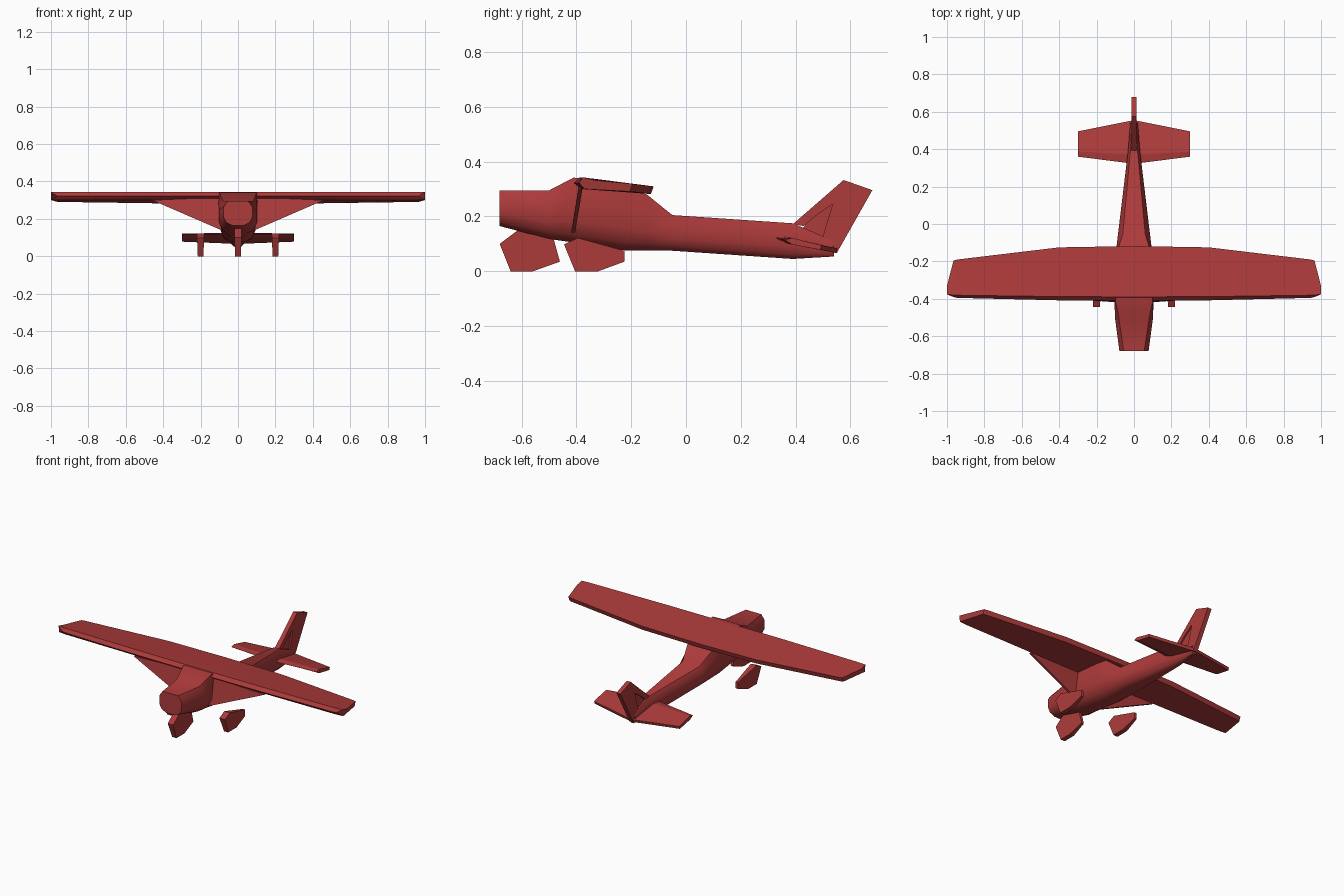
import bpy, bmesh, math
from mathutils import Vector

if "Cube" in bpy.data.objects:
    bpy.data.objects.remove(bpy.data.objects["Cube"], do_unlink=True)

red = bpy.data.materials.new("barn red paint")
red.use_nodes = True
colour = (0.42, 0.043, 0.043, 1)
red.diffuse_color = colour
red.node_tree.nodes["Principled BSDF"].inputs["Base Color"].default_value = colour


def loft(name, rings, smooth=None):
    """Skin a list of equal-length closed rings and cap both ends."""
    bm = bmesh.new()
    loops = [[bm.verts.new(p) for p in ring] for ring in rings]
    n = len(loops[0])
    for a, b in zip(loops, loops[1:]):
        for i in range(n):
            j = (i + 1) % n
            bm.faces.new((a[i], a[j], b[j], b[i]))
    bm.faces.new(loops[0])
    bm.faces.new(loops[-1])
    bmesh.ops.recalc_face_normals(bm, faces=bm.faces)
    mesh = bpy.data.meshes.new(name)
    bm.to_mesh(mesh)
    bm.free()
    mesh.materials.append(red)
    obj = bpy.data.objects.new(name, mesh)
    bpy.context.collection.objects.link(obj)
    if smooth:
        bpy.ops.object.select_all(action='DESELECT')
        obj.select_set(True)
        bpy.context.view_layer.objects.active = obj
        bpy.ops.object.shade_smooth_by_angle(angle=math.radians(smooth))
    return obj


def plate(name, outline, x=0.0):
    """Side outline of (y, z, half thickness), thickened along x."""
    return loft(name, [[(x + s * t, y, z) for y, z, t in outline] for s in (-1, 1)])


# Fuselage: y, half width, bottom, top, roof width factor
def body_ring(y, w, b, t, roof):
    h = t - b
    half = [(0.4 * w, b), (0.8 * w, b + 0.12 * h), (w, b + 0.35 * h),
            (w, b + 0.75 * h), (roof * w, t)]
    return ([(x, y, z) for x, z in half] +
            [(-x, y, z) for x, z in reversed(half)])

stations = [
    (-0.68, 0.078, 0.165, 0.295, 0.70),
    (-0.50, 0.102, 0.118, 0.295, 0.80),
    (-0.41, 0.104, 0.105, 0.342, 0.96),
    (-0.22, 0.100, 0.076, 0.315, 0.96),
    (-0.14, 0.096, 0.075, 0.278, 0.90),
    (-0.05, 0.085, 0.075, 0.205, 0.70),
    (0.39, 0.032, 0.045, 0.175, 0.60),
    (0.54, 0.020, 0.054, 0.110, 0.60),
]
loft("fuselage", [body_ring(*s) for s in stations], 40)


# Wing: section runs leading edge, upper surface, trailing edge, lower surface
def wing_ring(x, front, back, tip_x=None):
    c = back - front
    edge = x if tip_x is None else tip_x
    drop = 0.12 * (back + 0.12)
    return [(edge, front, 0.322), (x, front + 0.07 * c, 0.343),
            (x, front + 0.3 * c, 0.336 if tip_x is None else 0.332),
            (edge, back, 0.310 - drop), (edge, back - 0.01, 0.282 - drop),
            (x, front + 0.10 * c, 0.300)]

half_wing = [wing_ring(0.4, -0.408, -0.125),
             wing_ring(0.945, -0.395, -0.19),
             wing_ring(1.0, -0.39, -0.195, 0.965)]
mirrored = [[(-x, y, z) for x, y, z in r] for r in reversed(half_wing)]
loft("wing", mirrored + [wing_ring(0, -0.41, -0.118)] + half_wing, 30)

# Triangular wing brace panels
for side, s in (("left", 1), ("right", -1)):
    tri = [(0.09, -0.412, 0.14), (0.46, -0.385, 0.30), (0.09, -0.385, 0.315)]
    loft(side + "_wing_brace",
         [[(s * x, y + d, z) for x, y, z in tri] for d in (-0.007, 0.007)])

# Tailplane, tilted nose up
def tail_ring(x, front, back):
    z = lambda y: 0.123 - 0.2 * (y - 0.32)
    mid = front + 0.2 * (back - front)
    return [(x, front, z(front)), (x, mid, z(mid) + 0.012), (x, back, z(back) + 0.007),
            (x, back - 0.005, z(back) - 0.010), (x, mid, z(mid) - 0.012)]

loft("tailplane", [tail_ring(-0.30, 0.36, 0.495), tail_ring(0, 0.322, 0.555),
                   tail_ring(0.30, 0.36, 0.495)])

# Fin with a recessed web between the fin spar and the rudder
fin = [(0.39, 0.172), (0.575, 0.333), (0.68, 0.296), (0.55, 0.066),
       (0.50, 0.13), (0.535, 0.245), (0.47, 0.20), (0.43, 0.165)]
plate("tail_fin", [(y, z, 0.014) for y, z in fin])
web = [(0.42, 0.15), (0.47, 0.21), (0.54, 0.25), (0.51, 0.12)]
plate("fin_web", [(y, z, 0.005) for y, z in web])

# Wheel fairings, narrowing toward the tail
fairing = [(-0.12, 0.098, 0.019), (-0.08, 0.0, 0.015), (0.005, 0.0, 0.015),
           (0.10, 0.035, 0.008), (0.10, 0.075, 0.008), (-0.07, 0.122, 0.020)]
for side, s in (("left", 1), ("right", -1)):
    plate(side + "_wheel_fairing", [(y - 0.325, z, t) for y, z, t in fairing], 0.2 * s)
nose = [(-0.68, 0.10, 0.019), (-0.64, 0.0, 0.015), (-0.558, 0.0, 0.015),
        (-0.46, 0.035, 0.008), (-0.485, 0.125, 0.010), (-0.60, 0.16, 0.020)]
plate("nose_wheel_fairing", nose)
